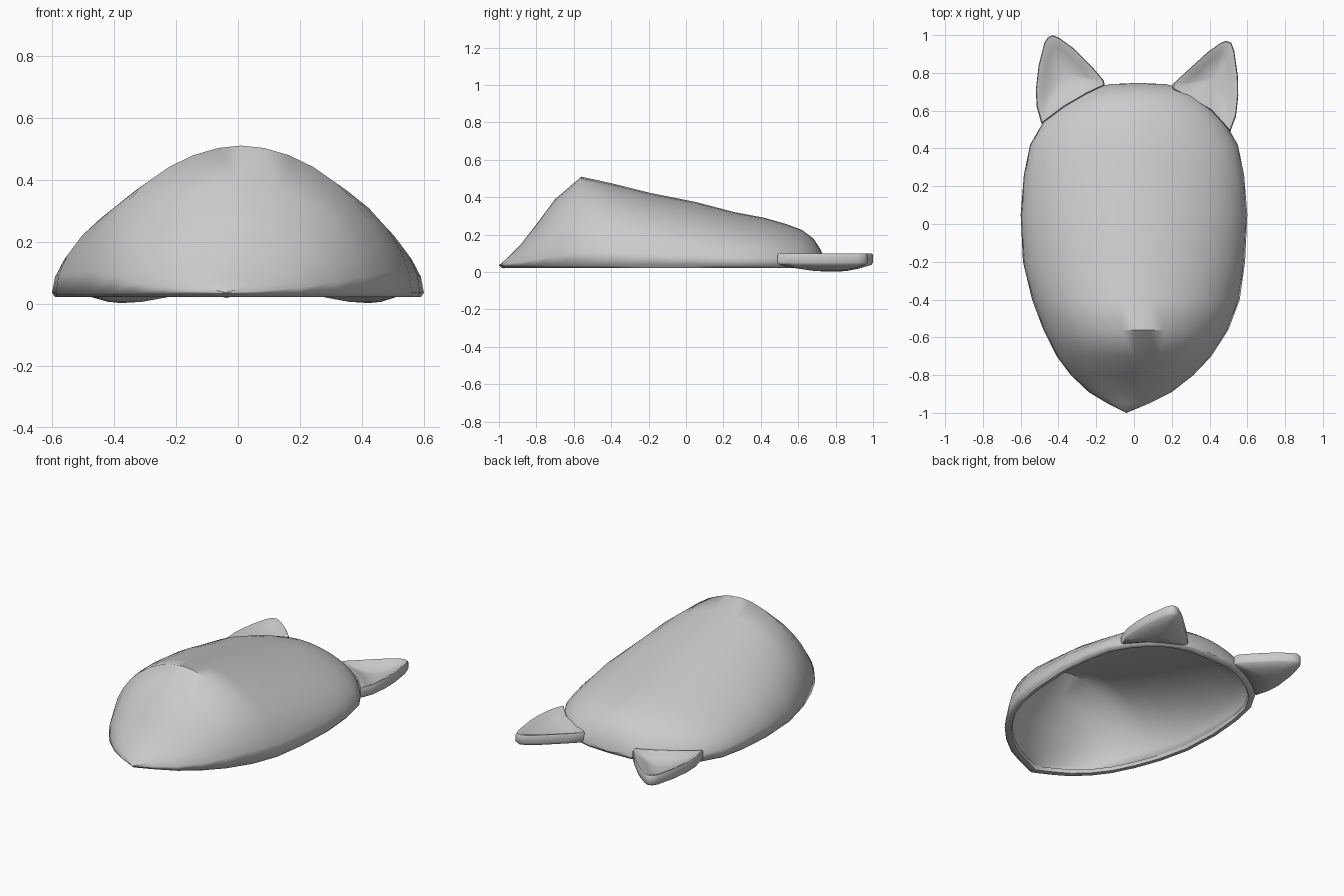
import bpy, bmesh, math
from mathutils import Vector

if "Cube" in bpy.data.objects:
    bpy.data.objects.remove(bpy.data.objects["Cube"], do_unlink=True)

grey = bpy.data.materials.new("plain grey")
grey.use_nodes = True
colour = (0.6, 0.6, 0.6, 1)
grey.diffuse_color = colour
grey.node_tree.nodes["Principled BSDF"].inputs["Base Color"].default_value = colour


def finish(bm, name, angle):
    bmesh.ops.remove_doubles(bm, verts=bm.verts, dist=0.0005)
    bmesh.ops.recalc_face_normals(bm, faces=bm.faces)
    mesh = bpy.data.meshes.new(name)
    bm.to_mesh(mesh)
    bm.free()
    obj = bpy.data.objects.new(name, mesh)
    bpy.context.collection.objects.link(obj)
    mesh.materials.append(grey)
    bpy.ops.object.select_all(action="DESELECT")
    obj.select_set(True)
    bpy.context.view_layer.objects.active = obj
    bpy.ops.object.shade_smooth_by_angle(angle=math.radians(angle))
    return obj


def skin(bm, rings, closed):
    rows = [[bm.verts.new(p) for p in ring] for ring in rings]
    for a, b in zip(rows, rows[1:]):
        count = len(a)
        for i in range(count if closed else count - 1):
            j = (i + 1) % count
            bm.faces.new((a[i], a[j], b[j], b[i]))
    return rows


# Domed shell: arched sections as (y, centre x, half width, ridge height)
SECTIONS = [
    (-1.0, -0.04, 0, 0.036), (-0.95, -0.03, 0.11, 0.08), (-0.89, -0.02, 0.22, 0.14),
    (-0.8, -0.01, 0.325, 0.255), (-0.7, 0, 0.41, 0.39), (-0.56, 0.01, 0.49, 0.51),
    (-0.4, 0.01, 0.55, 0.475), (-0.2, 0, 0.588, 0.425), (0.05, 0, 0.6, 0.375),
    (0.26, 0, 0.583, 0.32), (0.42, 0, 0.55, 0.29), (0.54, 0, 0.48, 0.255),
    (0.62, 0.01, 0.40, 0.225), (0.68, 0.02, 0.315, 0.18), (0.72, 0.02, 0.23, 0.12),
    (0.74, 0.02, 0.15, 0.07), (0.747, 0.02, 0, 0.036)]
STEPS = 18
RIM = 0.035


def arch(y, cx, half, top):
    points = []
    for i in range(STEPS + 1):
        a = math.pi * i / STEPS
        c, s = math.cos(a), math.sin(a)
        x = math.copysign(abs(c) ** 1.08, c) * half
        points.append((cx + x, y, RIM + (top - RIM) * abs(s) ** 1.08))
    return points


bm = bmesh.new()
skin(bm, [arch(*s) for s in SECTIONS], False)
shell = finish(bm, "shell", 50)
# Make the dome normals face outward before thickening inward
if sum(p.normal.z for p in shell.data.polygons) < 0:
    shell.data.flip_normals()
thick = shell.modifiers.new("thickness", "SOLIDIFY")
thick.thickness = 0.03
thick.offset = -1

# Rolled lip under the edge of the shell
bm = bmesh.new()
edge = [(cx + h, y) for y, cx, h, _ in SECTIONS]
edge += [(cx - h, y) for y, cx, h, _ in SECTIONS[-2:0:-1]]
lip = [[(x * k, y * k, z) for x, y in edge]
       for k, z in ((1, RIM), (0.985, 0.022), (0.95, 0.024), (0.94, RIM + 0.01))]
skin(bm, lip, True)
finish(bm, "shell_lip", 60)


# Dished ears: outline pulled through rings as (scale, height)
def ear(name, outline):
    centre = sum((Vector(p) for p in outline), Vector((0, 0))) / len(outline)
    rings = []
    for k, z in ((0.01, 0.002), (0.3, 0.006), (0.65, 0.02), (0.95, 0.038), (1, 0.05),
                 (1, 0.092), (0.97, 0.1), (0.88, 0.098), (0.65, 0.078), (0.3, 0.062), (0.01, 0.06)):
        rings.append([(*(centre + (Vector(p) - centre) * k), z) for p in outline])
    bm = bmesh.new()
    rows = skin(bm, rings, True)
    bm.faces.new(rows[0])
    bm.faces.new(rows[-1])
    finish(bm, name, 50)


ear("right_ear", [(-0.49, 0.53), (-0.515, 0.62), (-0.52, 0.71), (-0.505, 0.84), (-0.475, 0.96),
                  (-0.455, 0.99), (-0.43, 1.0), (-0.395, 0.985), (-0.32, 0.93), (-0.22, 0.83),
                  (-0.16, 0.76), (-0.155, 0.735), (-0.25, 0.69), (-0.37, 0.62)])
ear("left_ear", [(0.51, 0.49), (0.54, 0.57), (0.552, 0.68), (0.55, 0.78), (0.53, 0.92),
                 (0.515, 0.96), (0.49, 0.97), (0.46, 0.96), (0.39, 0.91), (0.28, 0.81),
                 (0.205, 0.74), (0.205, 0.715), (0.29, 0.67), (0.41, 0.6)])
